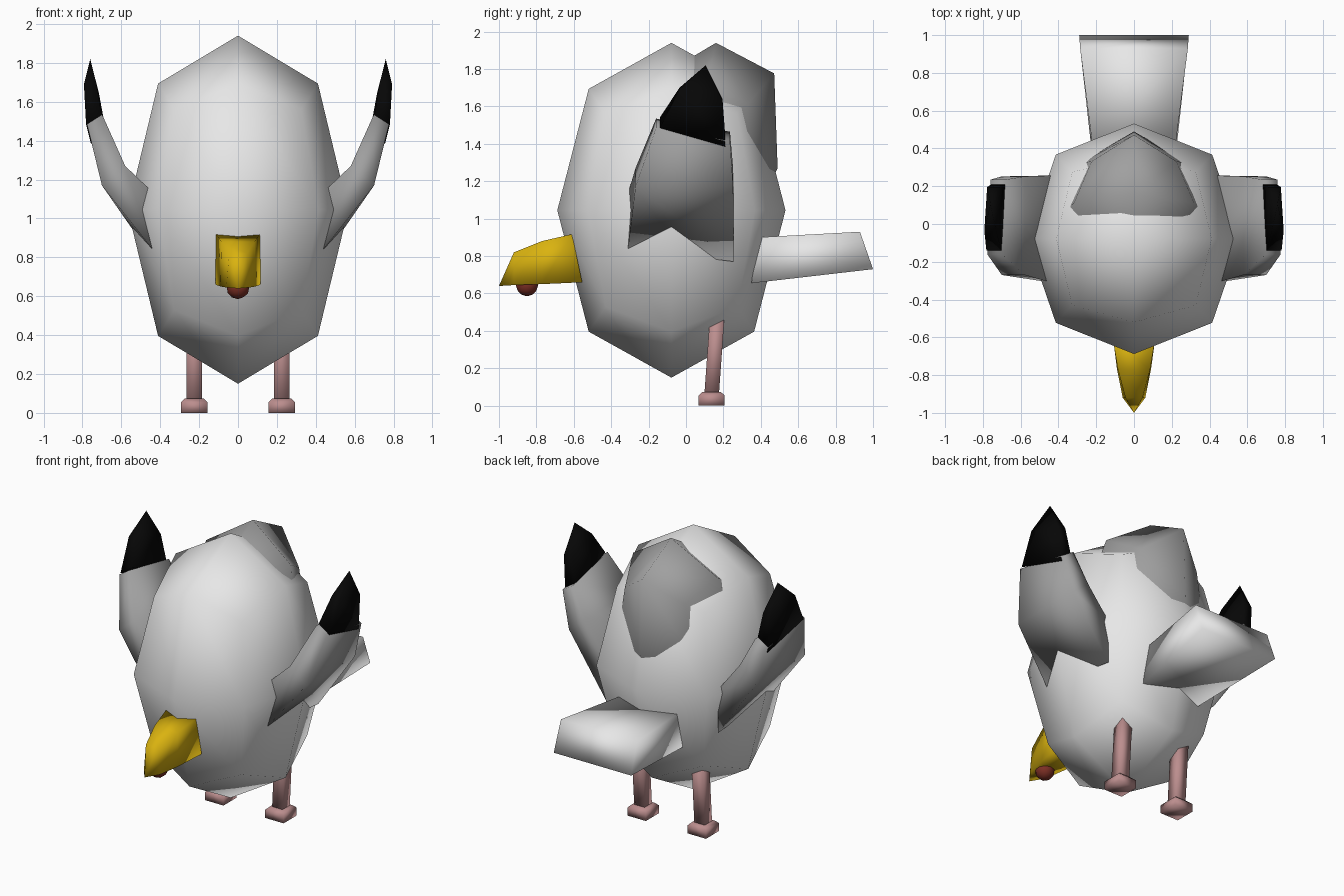
import bpy, bmesh
from mathutils import Vector

cube = bpy.data.objects.get("Cube")
if cube:
    bpy.data.objects.remove(cube, do_unlink=True)


def material(name, rgb):
    m = bpy.data.materials.new(name)
    m.use_nodes = True
    m.diffuse_color = (*rgb, 1)
    node = m.node_tree.nodes["Principled BSDF"]
    node.inputs["Base Color"].default_value = (*rgb, 1)
    node.inputs["Roughness"].default_value = 0.8
    return m


white = material("white feathers", (0.8, 0.8, 0.8))
grey = material("grey feathers", (0.35, 0.35, 0.35))
black = material("black feathers", (0.002, 0.002, 0.002))
yellow = material("yellow beak", (0.7, 0.45, 0.005))
red = material("red spot", (0.2, 0.028, 0.018))
pink = material("pink legs", (0.5, 0.27, 0.27))


def finish(name, bm, mat, mirror=False):
    bmesh.ops.remove_doubles(bm, verts=bm.verts, dist=0.0005)
    bmesh.ops.recalc_face_normals(bm, faces=bm.faces)
    mesh = bpy.data.meshes.new(name)
    bm.to_mesh(mesh)
    bm.free()
    mesh.materials.append(mat)
    mesh.shade_smooth()
    obj = bpy.data.objects.new(name, mesh)
    bpy.context.collection.objects.link(obj)
    if mirror:
        obj.modifiers.new("Mirror", 'MIRROR')


def loft(name, rings, mat, mirror=False):
    """Skin a list of equal rings and cap both ends."""
    bm = bmesh.new()
    loops = [[bm.verts.new(p) for p in ring] for ring in rings]
    for a, b in zip(loops, loops[1:]):
        for i in range(len(a)):
            j = (i + 1) % len(a)
            bm.faces.new((a[i], a[j], b[j], b[i]))
    bm.faces.new(loops[0])
    bm.faces.new(loops[-1])
    finish(name, bm, mat, mirror)


def rounded_cube(name, centre, axes, side_edge, top_edge, corner, mat):
    """Cube cut once per side, then pulled in at its edges and corners."""
    bm = bmesh.new()
    bmesh.ops.create_cube(bm, size=2)
    bmesh.ops.subdivide_edges(bm, edges=bm.edges, cuts=1, use_grid_fill=True)
    for vert in bm.verts:
        kind = sum(abs(c) > 0.5 for c in vert.co)
        edge = top_edge if abs(vert.co.z) > 0.5 else side_edge
        k = {1: 1.0, 2: edge, 3: corner}[kind]
        local = vert.co * k
        vert.co = Vector(centre)
        for amount, axis in zip(local, axes):
            vert.co += Vector(axis) * amount
    finish(name, bm, mat)


# Body and grey back patch
rounded_cube("body", (0, -0.078, 1.045),
             [(0.567, 0, 0), (0, 0.61, 0), (0, 0, 0.895)], 0.73, 0.725, 0.577, white)
rounded_cube("back_patch", (0, -0.008, 1.215),
             [(0.44, 0, 0), (0, 0.498, 0.055), (0, 0.168, 0.725)], 0.66, 0.72, 0.51, grey)


# Raised wings: outer edge, inner edge, front and back of each station
def wing_ring(outer, inner, front, back, tilt=0.0):
    lean = tilt * 0.25
    return [(outer[0] + lean, front, outer[1] + tilt), (inner[0] + lean, front, inner[1] + tilt),
            (inner[0] - lean, back, inner[1] - tilt), (outer[0] - lean, back, outer[1] - tilt)]


loft("wings", [
    wing_ring((0.43, 0.805), (0.43, 1.10), -0.31, 0.257, 0.035),
    wing_ring((0.70, 1.17), (0.58, 1.27), -0.27, 0.252),
    wing_ring((0.768, 1.45), (0.69, 1.50), -0.16, 0.235, 0.035),
], grey, mirror=True)

loft("wing_tips", [
    wing_ring((0.769, 1.435), (0.69, 1.49), -0.14, 0.21, 0.05),
    wing_ring((0.785, 1.66), (0.722, 1.67), -0.035, 0.195, 0.03),
    [(0.76, 0.105, 1.82)] * 4,
], black, mirror=True)


# Beak with red spot below it
def beak_ring(y_top, top, half_top, y_low, low, half_low):
    return [(-half_top, y_top, top), (half_top, y_top, top),
            (half_low, y_low, low), (-half_low, y_low, low)]


loft("beak", [
    beak_ring(-0.61, 0.917, 0.112, -0.555, 0.66, 0.117),
    beak_ring(-0.77, 0.88, 0.085, -0.77, 0.65, 0.09),
    beak_ring(-0.92, 0.82, 0.045, -0.92, 0.645, 0.06),
    [(0, -1.0, 0.64)] * 4,
], yellow)

spot = bmesh.new()
bmesh.ops.create_icosphere(spot, subdivisions=2, radius=0.06)
bmesh.ops.translate(spot, verts=spot.verts, vec=(0, -0.85, 0.645))
finish("beak_spot", spot, red)

# Tail: a flat box flaring outward
loft("tail", [
    [(-0.215, 0.38, 0.90), (0.215, 0.38, 0.90), (0.22, 0.35, 0.655), (-0.22, 0.35, 0.655)],
    [(-0.285, 0.93, 0.93), (0.285, 0.93, 0.93), (0.29, 1.0, 0.73), (-0.29, 1.0, 0.73)],
], white)


# Square legs and block feet
def square(y, z, half):
    return [(0.225 + sx * half, y + sy * half, z)
            for sx, sy in ((-1, -1), (1, -1), (1, 1), (-1, 1))]


loft("legs", [square(0.135, 0.03, 0.039), square(0.17, 0.52, 0.039)], pink, mirror=True)
loft("feet", [square(0.137, 0, 0.069), square(0.137, 0.055, 0.069),
              square(0.137, 0.073, 0.05)], pink, mirror=True)
